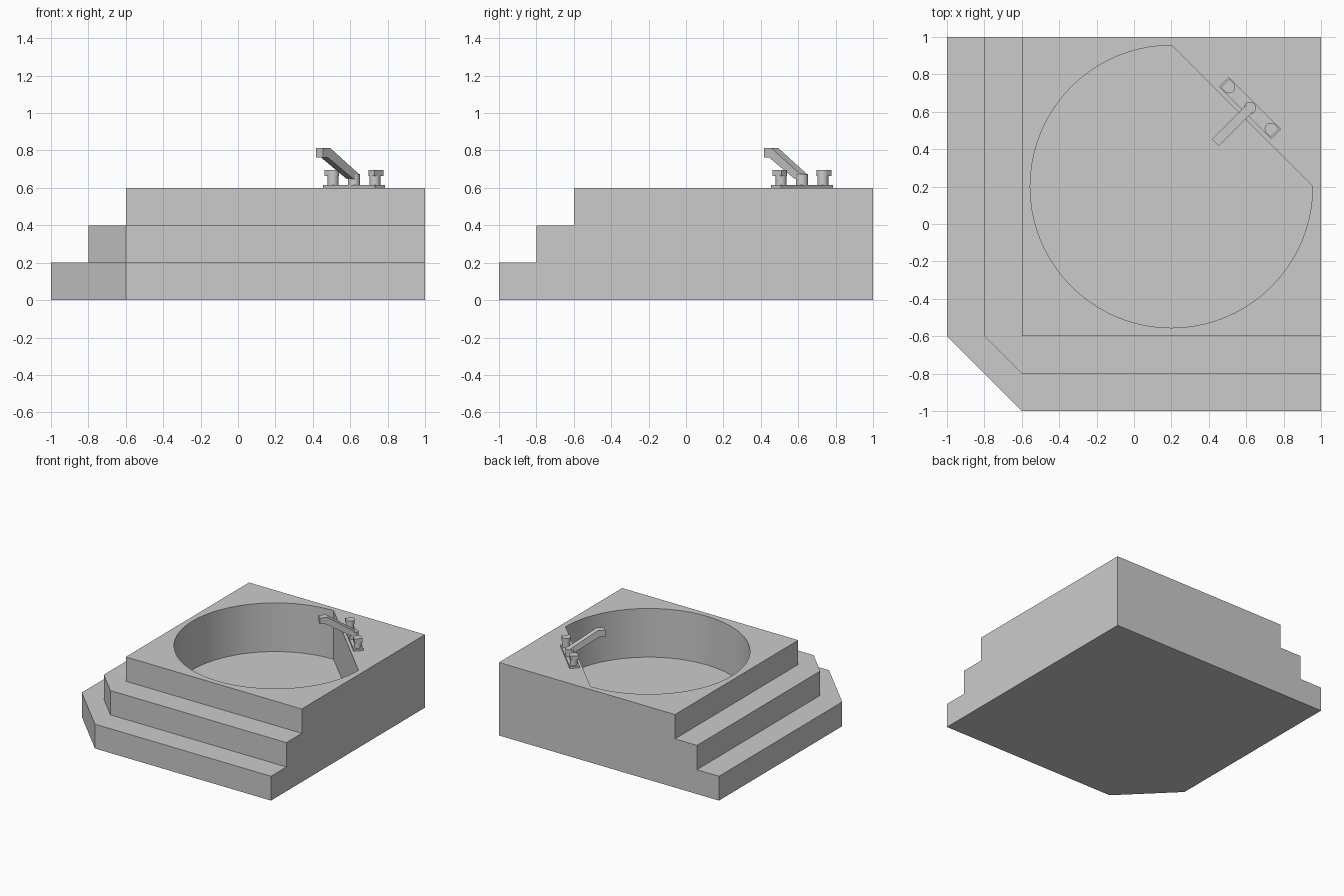
import bpy, bmesh, math
from mathutils import Matrix, Vector

if "Cube" in bpy.data.objects:
    bpy.data.objects.remove(bpy.data.objects["Cube"])

grey = bpy.data.materials.new("light grey")
grey.diffuse_color = (0.6, 0.6, 0.6, 1)
grey.use_nodes = True
grey.node_tree.nodes["Principled BSDF"].inputs["Base Color"].default_value = grey.diffuse_color


def finish(name, bm, smooth=False):
    bmesh.ops.recalc_face_normals(bm, faces=bm.faces)
    me = bpy.data.meshes.new(name)
    bm.to_mesh(me)
    bm.free()
    me.materials.append(grey)
    ob = bpy.data.objects.new(name, me)
    bpy.context.collection.objects.link(ob)
    if smooth:
        shade(ob)
    return ob


def shade(ob):
    bpy.ops.object.select_all(action='DESELECT')
    ob.select_set(True)
    bpy.context.view_layer.objects.active = ob
    bpy.ops.object.shade_smooth_by_angle(angle=math.radians(30))


def prism(name, pts, z0, z1, matrix=None, smooth=False):
    """Extrude a flat outline from z0 to z1, then place it."""
    bm = bmesh.new()
    low = [bm.verts.new((x, y, z0)) for x, y in pts]
    high = [bm.verts.new((x, y, z1)) for x, y in pts]
    bm.faces.new(low)
    bm.faces.new(high)
    for i in range(len(pts)):
        j = (i + 1) % len(pts)
        bm.faces.new((low[i], low[j], high[j], high[i]))
    if matrix:
        bm.transform(matrix)
    return finish(name, bm, smooth)


def arc(r, a0, a1, n, cx=0, cy=0):
    angles = [math.radians(a0 + (a1 - a0) * i / n) for i in range(n + 1)]
    return [(cx + r * math.cos(a), cy + r * math.sin(a)) for a in angles]


# Stepped surround: corner outline swept up the stair profile
bm = bmesh.new()
rows = []
for s, z in ((1, 0), (1, .2), (.8, .2), (.8, .4), (.6, .4), (.6, .6)):
    rows.append([bm.verts.new((x, y, z)) for x, y in
                 ((-s, 1), (-s, -.6), (-.6, -s), (1, -s))])
for a, b in zip(rows, rows[1:]):
    for i in range(3):
        bm.faces.new((a[i], a[i + 1], b[i + 1], b[i]))
c0, c1 = bm.verts.new((1, 1, 0)), bm.verts.new((1, 1, .6))
bm.faces.new(rows[0] + [c0])
bm.faces.new(rows[-1] + [c1])
bm.faces.new([r[0] for r in rows] + [c1, c0])
bm.faces.new([r[3] for r in rows] + [c1, c0])
bmesh.ops.remove_doubles(bm, verts=bm.verts, dist=1e-5)
bmesh.ops.dissolve_limit(bm, angle_limit=.01, verts=bm.verts, edges=bm.edges)
tub = finish("tub_surround", bm)

# Round basin with one straight side, cut into the top
cutter = prism("basin_cutter", arc(.755, 90, 360, 60, .2, .2), .2, .8)
cutter.hide_render = True
cutter.hide_set(True)
cut = tub.modifiers.new("basin", 'BOOLEAN')
cut.operation, cut.solver, cut.object = 'DIFFERENCE', 'EXACT', cutter
bpy.context.view_layer.objects.active = tub
bpy.ops.object.modifier_apply(modifier=cut.name)
bpy.data.objects.remove(cutter)
shade(tub)

# Drain on the basin floor
prism("drain", arc(.035, 0, 345, 23, .505, .505), .2, .206, smooth=True)

# Tap set, local x along the plate and local -y towards the basin
place = Matrix.Translation((.62, .62, 0)) @ Matrix.Rotation(-math.pi / 4, 4, 'Z')
L, W = .1975, .0375
prism("tap_plate", [(-L, -W), (L, -W), (L, W), (-L, W)], .6, .616, place)
prism("spout_post", arc(.033, 0, 345, 23), .616, .675, place, True)

for side, name in ((-1, "left"), (1, "right")):
    spot = place @ Matrix.Translation((side * .158, 0, 0))
    if side < 0:
        spot = spot @ Matrix.Rotation(math.pi, 4, 'Z')
    prism(name + "_tap_stem", arc(.029, 0, 345, 23), .616, .664, spot, True)
    # Handle: round towards the spout, square at the plate end
    head = arc(.033, 90, 270, 12) + [(.031, -.033), (.031, .033)]
    prism(name + "_tap_handle", head, .664, .696, spot, True)

# Spout arm: side profile (distance towards the basin, height) given a width
profile = [(.262, .813), (.205, .813), (-.01, .675), (.0, .65),
           (.03, .648), (.222, .762), (.262, .762)]
stand = Matrix(((0, 0, 1, 0), (-1, 0, 0, 0), (0, 1, 0, 0), (0, 0, 0, 1)))
prism("spout_arm", profile, -.026, .026, place @ stand)
